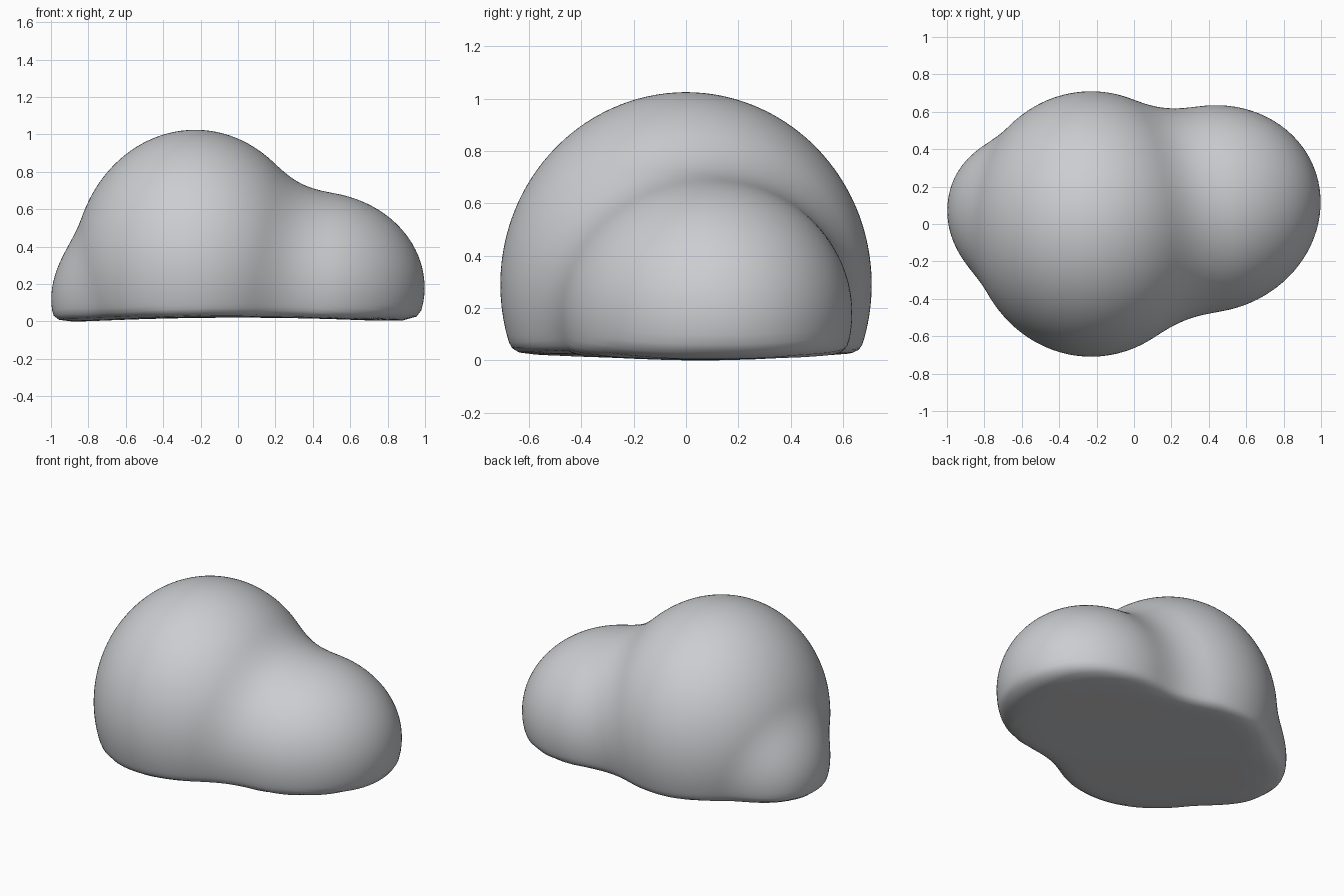
import bpy
import bmesh
from mathutils import Vector

default = bpy.data.objects.get("Cube")
if default:
    bpy.data.objects.remove(default, do_unlink=True)

# Rounded masses of the boulder: centre, radii, sideways lean
DOME = (Vector((-0.23, 0.0, 0.30)), Vector((0.65, 0.71, 0.735)), 0.0)
SIDE_LOBE = (Vector((0.40, 0.08, 0.19)), Vector((0.60, 0.555, 0.515)), 0.06)
LOW_BULGE = (Vector((-0.70, 0.07, 0.13)), Vector((0.30, 0.36, 0.35)), 0.0)
CORE = Vector((-0.08, 0.03, 0.22))


def ellipsoid(p, centre, radii, lean):
    d = p - centre
    d.y -= lean * d.x
    scaled = Vector([a / r for a, r in zip(d, radii)])
    slope = Vector([a / r for a, r in zip(scaled, radii)]).length
    k = scaled.length
    return k * (k - 1) / max(slope, 0.001)


def smooth_min(a, b, width):
    h = max(width - abs(a - b), 0) / width
    return min(a, b) - h * h * width / 4


def distance(p):
    """Blended lobes, cut by a slightly hollow base with a rounded rim."""
    d = smooth_min(ellipsoid(p, *DOME), ellipsoid(p, *SIDE_LOBE), 0.18)
    d = smooth_min(d, ellipsoid(p, *LOW_BULGE), 0.12)
    base = 0.03 * (1 - p.x ** 2) + 0.012 * p.y ** 2 - p.z
    return -smooth_min(-d, -base, 0.03)


def surface_point(direction):
    near, far = 0.0, 1.5
    for _ in range(18):
        mid = (near + far) / 2
        if distance(CORE + direction * mid) < 0:
            near = mid
        else:
            far = mid
    return CORE + direction * near


# Boulder: a sphere pushed out to the blended surface
bm = bmesh.new()
bmesh.ops.create_icosphere(bm, subdivisions=6, radius=1)
for v in bm.verts:
    v.co = surface_point(v.co.normalized())
for _ in range(2):
    bmesh.ops.smooth_vert(bm, verts=bm.verts, factor=0.5,
                          use_axis_x=True, use_axis_y=True, use_axis_z=True)
for f in bm.faces:
    f.smooth = True
low = min(v.co.z for v in bm.verts)
bmesh.ops.translate(bm, verts=bm.verts, vec=(0, 0, -low))
mesh = bpy.data.meshes.new("boulder")
bm.to_mesh(mesh)
bm.free()
boulder = bpy.data.objects.new("boulder", mesh)
bpy.context.collection.objects.link(boulder)

# Plain stone grey
stone = bpy.data.materials.new("stone grey")
stone.use_nodes = True
grey = (0.6, 0.61, 0.63, 1)
stone.diffuse_color = grey
stone.node_tree.nodes["Principled BSDF"].inputs["Base Color"].default_value = grey
mesh.materials.append(stone)
